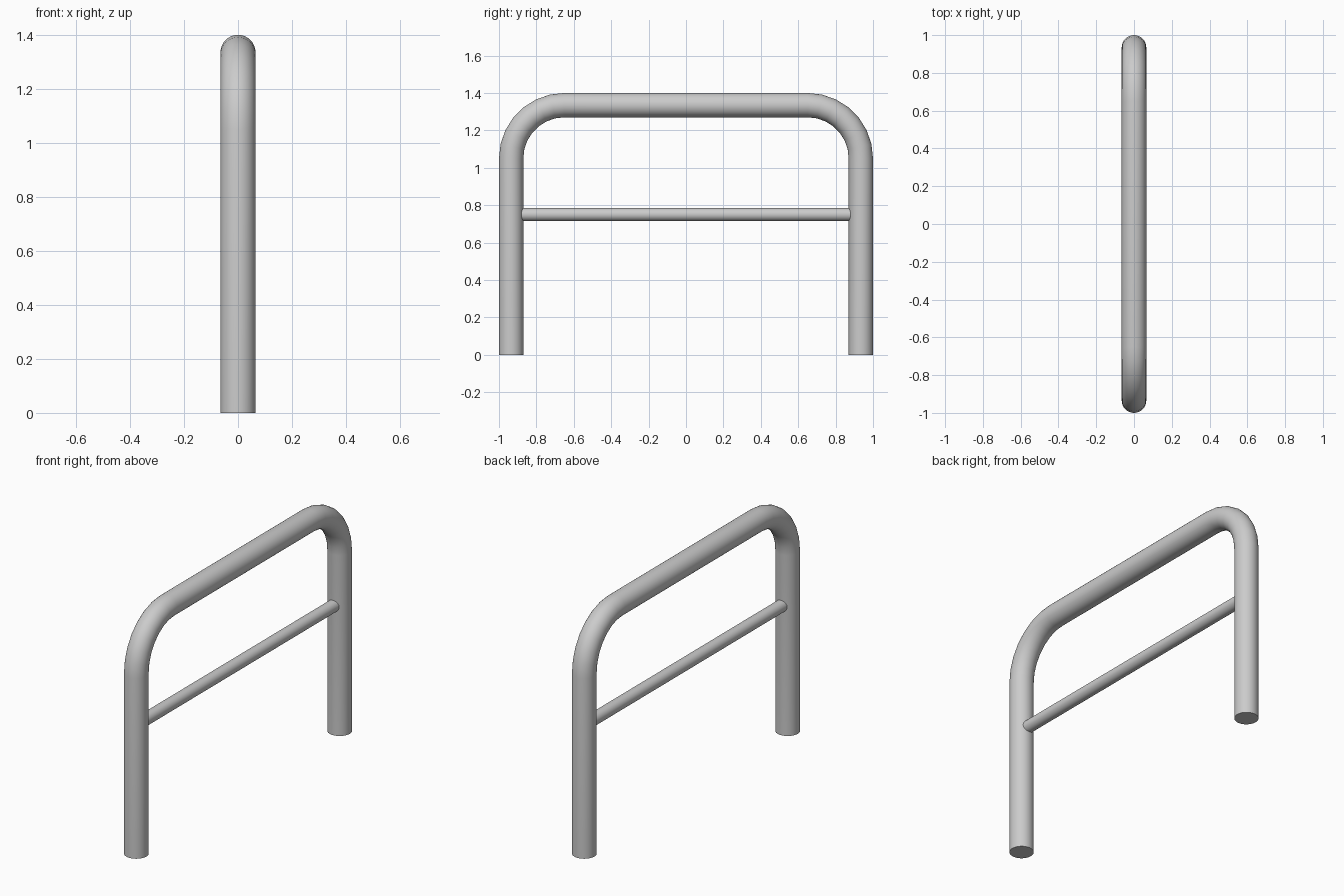
import bpy
import bmesh
import math
from mathutils import Vector

cube = bpy.data.objects.get("Cube")
if cube:
    bpy.data.objects.remove(cube, do_unlink=True)

steel = bpy.data.materials.new("grey_steel")
steel.use_nodes = True
colour = (0.6, 0.6, 0.6, 1)
steel.diffuse_color = colour
steel.node_tree.nodes["Principled BSDF"].inputs["Base Color"].default_value = colour


def tube(name, path, radius, sides=32):
    """Sweep a capped circle along (point, outward normal) pairs in the YZ plane."""
    bm = bmesh.new()
    rings = []
    for point, normal in path:
        ring = []
        for i in range(sides):
            a = math.tau * i / sides
            offset = normal * math.cos(a) + Vector((1, 0, 0)) * math.sin(a)
            ring.append(bm.verts.new(point + offset * radius))
        rings.append(ring)
    for r0, r1 in zip(rings, rings[1:]):
        for i in range(sides):
            j = (i + 1) % sides
            bm.faces.new((r0[i], r0[j], r1[j], r1[i]))
    bm.faces.new(rings[0])
    bm.faces.new(rings[-1])
    bmesh.ops.recalc_face_normals(bm, faces=bm.faces)
    mesh = bpy.data.meshes.new(name)
    bm.to_mesh(mesh)
    bm.free()
    mesh.materials.append(steel)
    obj = bpy.data.objects.new(name, mesh)
    bpy.context.collection.objects.link(obj)
    bpy.ops.object.select_all(action="DESELECT")
    obj.select_set(True)
    bpy.context.view_layer.objects.active = obj
    bpy.ops.object.shade_smooth_by_angle(angle=math.radians(40))
    return obj


PIPE = 0.065
LEG_Y = 1 - PIPE
TOP_Z = 1.4 - PIPE
BEND = 0.285
STEPS = 7

# Hoop: a leg, two rounded corners and the second leg as one bent pipe
path = [(Vector((0, -LEG_Y, 0)), Vector((0, -1, 0)))]
for side, start in ((-1, math.pi), (1, math.pi / 2)):
    centre = Vector((0, side * (LEG_Y - BEND), TOP_Z - BEND))
    for k in range(STEPS + 1):
        a = start - math.pi / 2 * k / STEPS
        normal = Vector((0, math.cos(a), math.sin(a)))
        path.append((centre + normal * BEND, normal))
path.append((Vector((0, LEG_Y, 0)), Vector((0, 1, 0))))
tube("hoop_pipe", path, PIPE)

# Thin rail between the legs, its ends buried in the pipes
up = Vector((0, 0, 1))
tube("cross_rail", [(Vector((0, s * LEG_Y, 0.75)), up) for s in (-1, 1)], 0.035)
